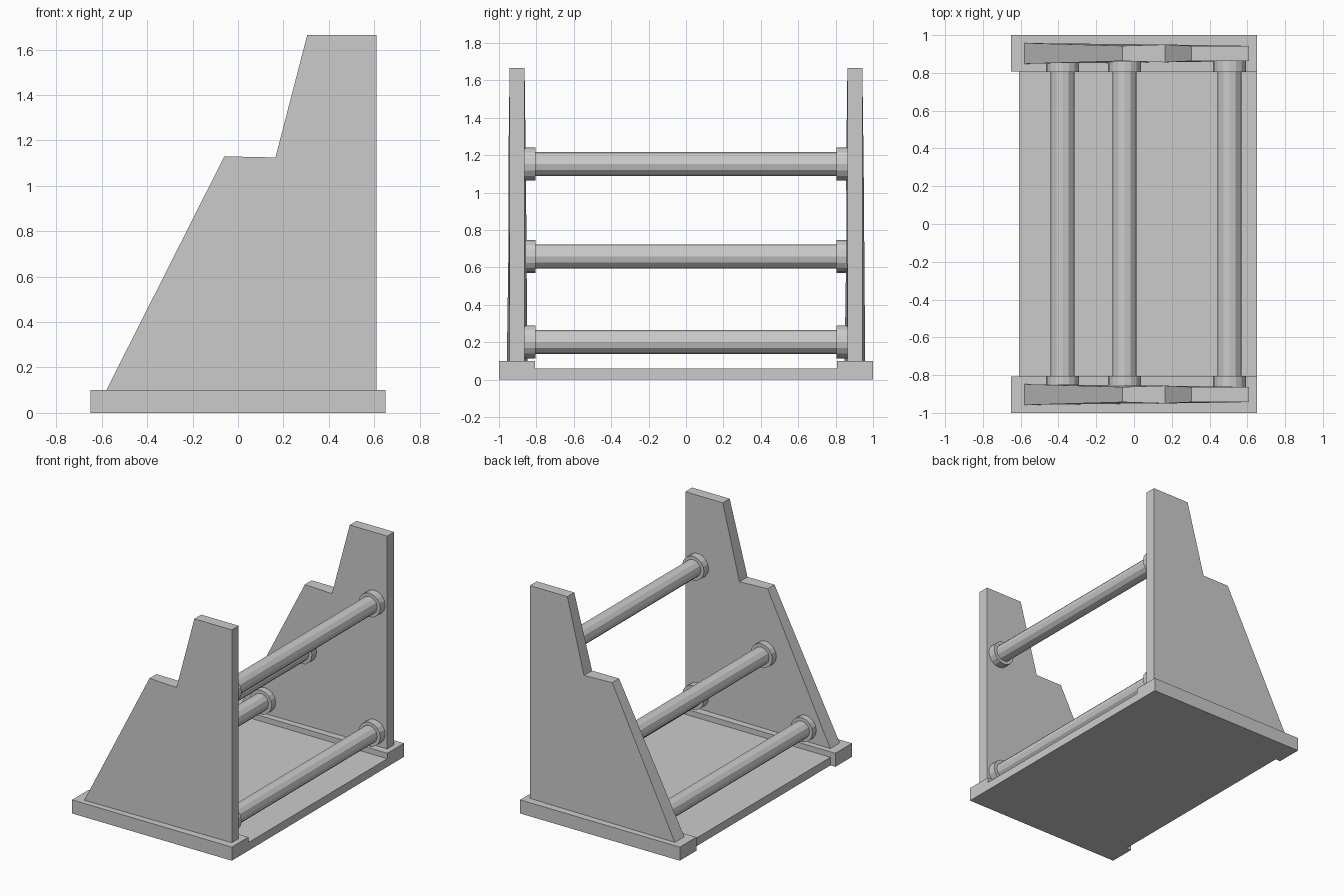
import bpy
import bmesh
from math import radians

if "Cube" in bpy.data.objects:
    bpy.data.objects.remove(bpy.data.objects["Cube"])


def finish(name, bm):
    bmesh.ops.recalc_face_normals(bm, faces=bm.faces)
    mesh = bpy.data.meshes.new(name)
    bm.to_mesh(mesh)
    bm.free()
    obj = bpy.data.objects.new(name, mesh)
    bpy.context.collection.objects.link(obj)
    return obj


def box(name, x0, x1, y0, y1, z0, z1):
    bm = bmesh.new()
    bmesh.ops.create_cube(bm, size=1)
    for v in bm.verts:
        v.co.x = x1 if v.co.x > 0 else x0
        v.co.y = y1 if v.co.y > 0 else y0
        v.co.z = z1 if v.co.z > 0 else z0
    return finish(name, bm)


def rod(name, x, z, y0, y1, radius, sides):
    bpy.ops.mesh.primitive_cylinder_add(
        vertices=sides, radius=radius, depth=y1 - y0,
        location=(x, (y0 + y1) / 2, z), rotation=(radians(90), 0, 0))
    bpy.context.object.name = name


# Side panel outline: x, z, half thickness (slightly thicker at the front toe)
PROFILE = [(-0.58, 0.10, 0.055), (-0.06, 1.13, 0.04), (0.165, 1.125, 0.047),
           (0.305, 1.665, 0.04), (0.61, 1.665, 0.04), (0.61, 0.10, 0.04)]


def side_panel(name, y):
    bm = bmesh.new()
    inner = [bm.verts.new((x, y - t, z)) for x, z, t in PROFILE]
    outer = [bm.verts.new((x, y + t, z)) for x, z, t in PROFILE]
    bm.faces.new(inner)
    bm.faces.new(outer[::-1])
    n = len(PROFILE)
    for i in range(n):
        j = (i + 1) % n
        bm.faces.new((inner[j], inner[i], outer[i], outer[j]))
    return finish(name, bm)


# Floor plate between the two foot bars
box("floor_plate", -0.61, 0.65, -0.807, 0.807, 0, 0.06)

# Foot bars and stepped side panels
for side, s in (("front", -1), ("back", 1)):
    y0, y1 = sorted((s * 0.807, s * 1.0))
    box(side + "_foot_bar", -0.65, 0.65, y0, y1, 0, 0.10)
    side_panel(side + "_side_panel", s * 0.903)

# Cross rods with a collar at each end
RODS = {"lower_left": (-0.378, 0.202), "middle": (-0.05, 0.658),
        "upper_right": (0.506, 1.152), "lower_right": (0.506, 0.202)}
for label, (x, z) in RODS.items():
    rod(label + "_rod", x, z, -0.865, 0.865, 0.064, 12)
    for side, s in (("front", -1), ("back", 1)):
        y0, y1 = sorted((s * 0.805, s * 0.868))
        rod(f"{label}_{side}_collar", x, z, y0, y1, 0.088, 16)
